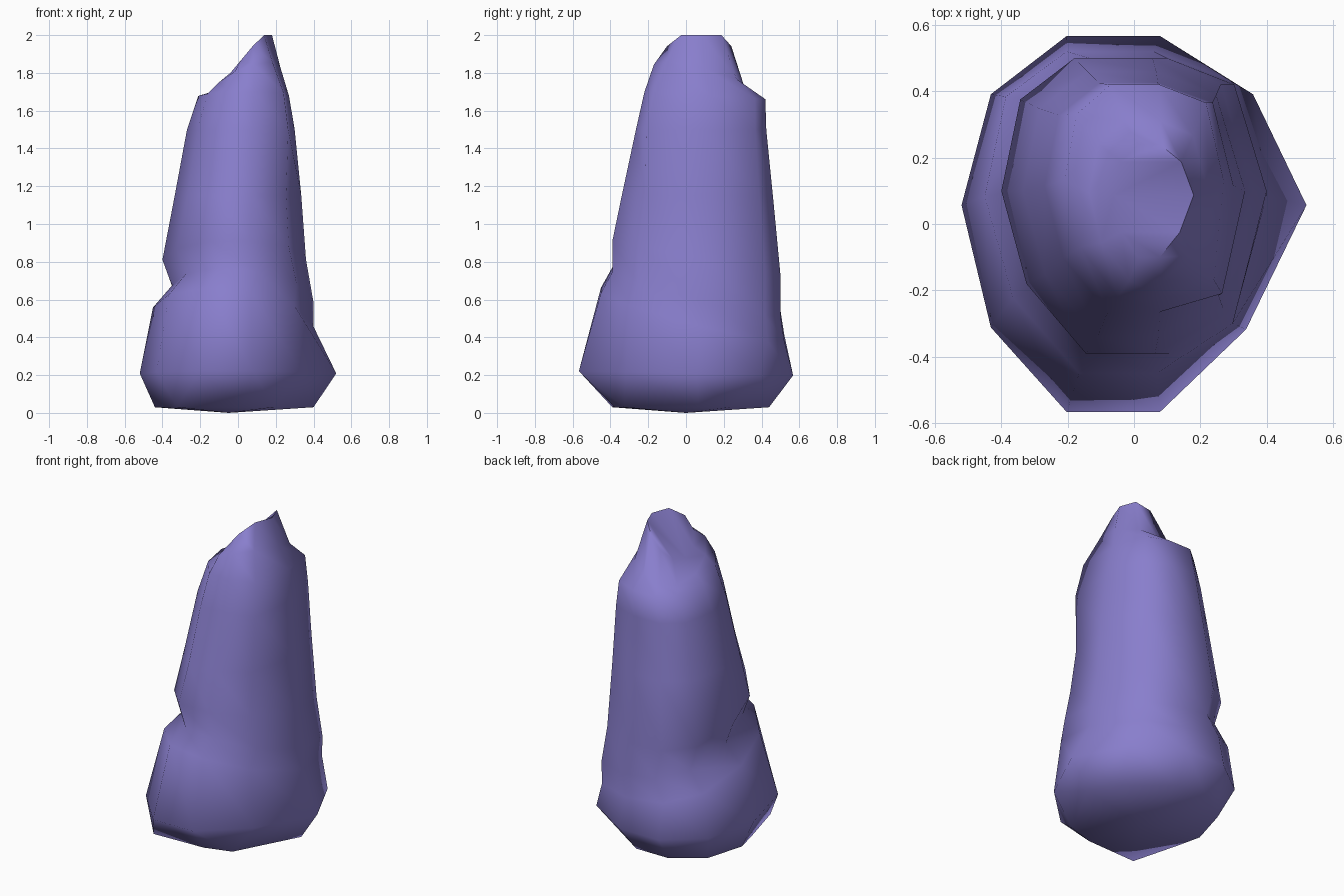
import bpy
import bmesh
import math

if "Cube" in bpy.data.objects:
    bpy.data.objects.remove(bpy.data.objects["Cube"], do_unlink=True)

# Single stone colour
stone = bpy.data.materials.new("violet stone")
stone.use_nodes = True
colour = (0.25, 0.21, 0.61, 1)
stone.diffuse_color = colour
shader = stone.node_tree.nodes["Principled BSDF"]
shader.inputs["Base Color"].default_value = colour
shader.inputs["Roughness"].default_value = 0.9

# Uneven ten-sided outlines: underside, bulge, pillar and squarer shoulder
FOOT = [(-1, .1), (-.83, .69), (-.39, 1), (.15, 1), (.75, .5),
        (1, .1), (.5, -.85), (.1, -.97), (-.72, -1), (-.92, -.25)]
BULGE = [(-1, .1), (-.83, .69), (-.39, 1), (.15, 1), (.69, .69),
         (1, .1), (.65, -.56), (.15, -1), (-.39, -1), (-.83, -.55)]
PILLAR = [(-1, .1), (-.85, .72), (-.42, 1), (.2, 1), (.74, .82),
          (1, .1), (.76, -.69), (.22, -1), (-.33, -1), (-.8, -.53)]
SHOULDER = PILLAR[:4] + [(.78, .83), (1, .1), (.88, -.84)] + PILLAR[7:]


def loft_rock(name, rings, tip):
    """Skin tilted rings: outline, centre x, y, z, radius x, y, slope x, y."""
    bm = bmesh.new()
    loops = []
    for outline, cx, cy, cz, rx, ry, slope_x, slope_y in rings:
        loop = []
        for u, v in outline:
            dx, dy = u * rx, v * ry
            height = min(2, cz + slope_x * dx + slope_y * dy)
            loop.append(bm.verts.new((cx + dx, cy + dy, height)))
        loops.append(loop)
    count = len(PILLAR)
    point = bm.verts.new(tip)
    for i in range(count):
        j = (i + 1) % count
        bm.faces.new((loops[0][i], point, loops[0][j]))
        for low, high in zip(loops, loops[1:]):
            bm.faces.new((low[i], low[j], high[j], high[i]))
    cap = bm.faces.new(loops[-1])
    bmesh.ops.triangulate(bm, faces=[cap])
    bmesh.ops.recalc_face_normals(bm, faces=bm.faces)
    mesh = bpy.data.meshes.new(name)
    bm.to_mesh(mesh)
    bm.free()
    mesh.materials.append(stone)
    rock = bpy.data.objects.new(name, mesh)
    bpy.context.collection.objects.link(rock)
    bpy.ops.object.select_all(action='DESELECT')
    rock.select_set(True)
    bpy.context.view_layer.objects.active = rock
    bpy.ops.object.shade_smooth_by_angle(angle=math.radians(75))


# Bulging foot, pinched waist, tapering pillar and slanted peak
loft_rock("rock_pillar", [
    (FOOT, -.02, .025, .03, .42, .415, 0, 0),
    (BULGE, 0, 0, .21, .52, .567, 0, -.02),
    (PILLAR, -.025, .035, .52, .425, .485, -.12, -.26),
    (PILLAR, .025, .055, .64, .375, .445, -.12, -.26),
    (PILLAR, -.02, .055, .82, .38, .445, 0, -.2),
    (PILLAR, 0, .06, 1.15, .335, .4, 0, 0),
    (SHOULDER, .015, .08, 1.5, .285, .345, 0, 0),
    (SHOULDER, .03, .1, 1.68, .24, .32, 0, -.06),
    (PILLAR, .045, .07, 1.77, .18, .24, .35, -.25),
    (BULGE, .06, .07, 1.92, .12, .17, 1.2, 0),
], tip=(-.05, 0, 0))
